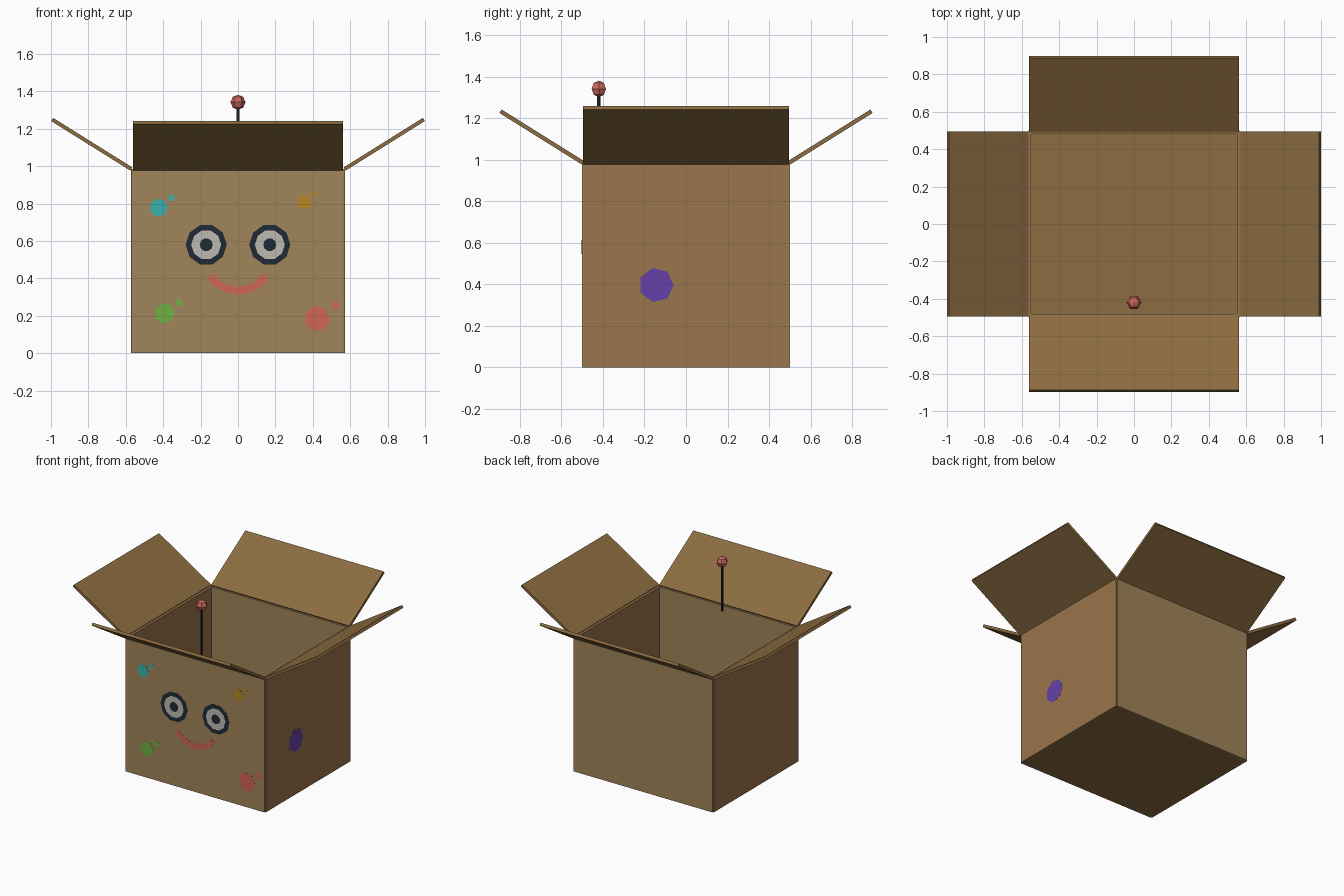
import bpy, bmesh
from math import sin, cos, pi, radians
from mathutils import Matrix

if "Cube" in bpy.data.objects:
    bpy.data.objects.remove(bpy.data.objects["Cube"])


def material(name, rgb):
    m = bpy.data.materials.new(name)
    m.diffuse_color = (*rgb, 1)
    m.use_nodes = True
    m.node_tree.nodes["Principled BSDF"].inputs["Base Color"].default_value = m.diffuse_color
    return m


CARD = material("cardboard", (0.355, 0.232, 0.101))
CARD_SIDE = material("cardboard_side", (0.325, 0.178, 0.072))
CARD_FLAP = material("cardboard_flap", (0.262, 0.150, 0.052))
DARK = material("dark", (0.014, 0.024, 0.036))
WHITE = material("white", (0.51, 0.49, 0.44))
RED = material("red", (0.64, 0.13, 0.09))
TEAL = material("teal", (0.045, 0.44, 0.42))
AMBER = material("amber", (0.47, 0.25, 0.018))
GREEN = material("green", (0.16, 0.44, 0.06))
PURPLE = material("purple", (0.13, 0.053, 0.39))
BALL = material("ball_red", (0.62, 0.14, 0.11))

FRONT = Matrix.Rotation(radians(90), 4, 'X')
RIGHT = Matrix.Rotation(radians(90), 4, 'Z') @ FRONT


def finish(name, bm, mat, matrix=Matrix()):
    bmesh.ops.recalc_face_normals(bm, faces=bm.faces)
    bm.transform(matrix)
    me = bpy.data.meshes.new(name)
    bm.to_mesh(me)
    bm.free()
    me.materials.append(mat)
    ob = bpy.data.objects.new(name, me)
    bpy.context.collection.objects.link(ob)
    return ob


def box(name, size, centre, mat, matrix=Matrix()):
    bm = bmesh.new()
    bmesh.ops.create_cube(bm, size=1, matrix=Matrix.Translation(centre) @ Matrix.Diagonal((*size, 1)))
    return finish(name, bm, mat, matrix)


def plate(name, outline, depth, mat, matrix):
    # flat outline pushed out along its local z
    bm = bmesh.new()
    face = bm.faces.new([bm.verts.new((x, y, 0)) for x, y in outline])
    out = bmesh.ops.extrude_face_region(bm, geom=[face])
    top = [v for v in out["geom"] if isinstance(v, bmesh.types.BMVert)]
    bmesh.ops.translate(bm, verts=top, vec=(0, 0, depth))
    return finish(name, bm, mat, matrix)


def disc(name, u, z, r, sides, depth, mat, base):
    ring = [(u + r * cos(2 * pi * i / sides), z + r * sin(2 * pi * i / sides)) for i in range(sides)]
    return plate(name, ring, depth, mat, base)


# box walls and floor
T, H = 0.02, 0.985
box("floor", (1.12, 0.98, T), (0, 0, T / 2), CARD_FLAP)
for s, side in ((-1, "front"), (1, "back")):
    box(side + "_wall", (1.13, T, H), (0, s * 0.49, H / 2), CARD)
for s, side in ((-1, "left"), (1, "right")):
    box(side + "_wall", (T, 0.985, H), (s * 0.562, 0, H / 2), CARD_SIDE)

# four open flaps, hinged along the rim and tilted up 32 degrees
for name, turn, hinge, length, width in (
        ("right_flap", 0, 0.57, 0.50, 0.99), ("left_flap", 180, 0.57, 0.50, 0.99),
        ("back_flap", 90, 0.495, 0.47, 1.125), ("front_flap", 270, 0.495, 0.47, 1.125)):
    m = (Matrix.Rotation(radians(turn), 4, 'Z') @ Matrix.Translation((hinge, 0, H))
         @ Matrix.Rotation(radians(-32), 4, 'Y'))
    box(name, (length, width, T), (length / 2, 0, 0), CARD_FLAP, m)

front = Matrix.Translation((0, -0.5, 0)) @ FRONT
right = Matrix.Translation((0.572, 0, 0)) @ RIGHT

# eyes: stacked ten-sided discs
for s, side in ((-1, "left"), (1, "right")):
    for part, r, d, mat in (("rim", 0.11, 0.001, DARK), ("white", 0.08, 0.002, WHITE),
                            ("pupil", 0.035, 0.003, DARK)):
        disc(f"{side}_eye_{part}", s * 0.17, 0.58, r, 10, d, mat, front)

# smile: curved band
N, R, W = 12, 0.178, 0.020
angles = [radians(-90 - 56 + 112 * i / N) for i in range(N + 1)]
arc = [((R + W) * cos(a), 0.513 + (R + W) * sin(a)) for a in angles]
arc += [((R - W) * cos(a), 0.513 + (R - W) * sin(a)) for a in reversed(angles)]
plate("smile", arc, 0.001, RED, front)

# paint spots, each with a small droplet
for name, mat, x, z, r, x2, z2, r2 in (
        ("teal", TEAL, -0.425, 0.778, 0.049, -0.355, 0.83, 0.018),
        ("amber", AMBER, 0.355, 0.808, 0.041, 0.41, 0.853, 0.014),
        ("green", GREEN, -0.393, 0.213, 0.055, -0.315, 0.27, 0.02),
        ("red", RED, 0.423, 0.185, 0.068, 0.52, 0.255, 0.022)):
    disc(name + "_spot", x, z, r, 7, 0.001, mat, front)
    disc(name + "_droplet", x2, z2, r2, 7, 0.001, mat, front)
disc("purple_spot", -0.143, 0.397, 0.084, 7, 0.001, PURPLE, right)

# antenna rod and ball
disc("antenna_rod", 0, 0, 0.009, 6, 0.33, DARK, Matrix.Translation((0, -0.42, 0.98)))
bm = bmesh.new()
bmesh.ops.create_uvsphere(bm, u_segments=6, v_segments=4, radius=0.04)
finish("antenna_ball", bm, BALL,
       Matrix.Translation((0, -0.42, 1.342)) @ Matrix.Rotation(radians(30), 4, 'Z'))
